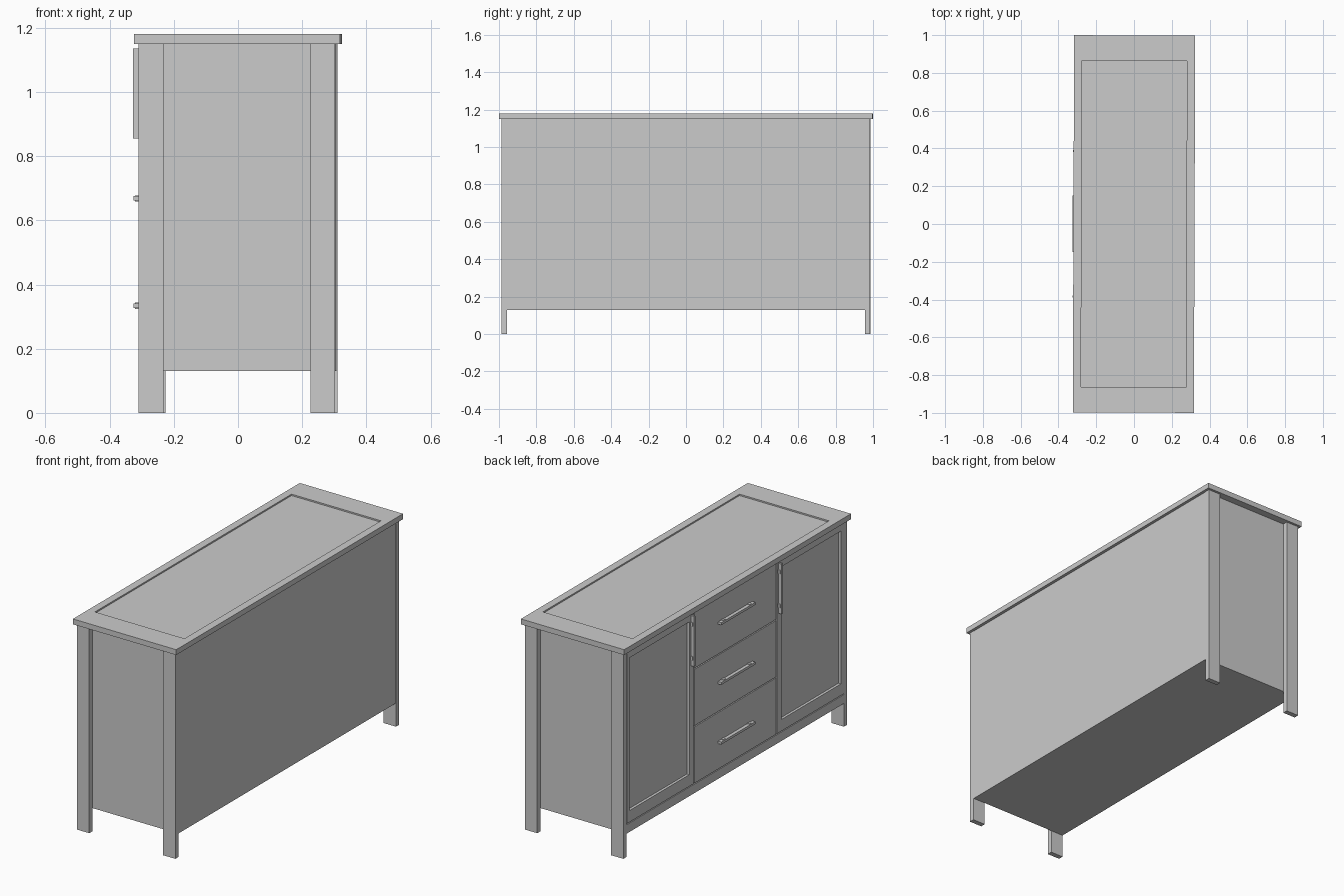
import bpy, bmesh, math
from mathutils import Matrix

if "Cube" in bpy.data.objects:
    bpy.data.objects.remove(bpy.data.objects["Cube"])

grey = bpy.data.materials.new("plain_grey")
grey.use_nodes = True
colour = (0.6, 0.6, 0.6, 1)
grey.diffuse_color = colour
grey.node_tree.nodes["Principled BSDF"].inputs["Base Color"].default_value = colour

# The whole cabinet stands turned very slightly about the vertical
TURN = Matrix.Rotation(math.radians(-0.2), 4, "Z")


def finish(name, bm):
    mesh = bpy.data.meshes.new(name)
    bm.transform(TURN)
    bm.to_mesh(mesh)
    bm.free()
    mesh.materials.append(grey)
    obj = bpy.data.objects.new(name, mesh)
    bpy.context.collection.objects.link(obj)
    return obj


def add_box(bm, xs, ys, zs):
    """Add a box from its low and high limits; return its vertices."""
    lows, highs = zip(xs, ys, zs)
    mid = [(a + b) / 2 for a, b in zip(lows, highs)]
    size = [abs(b - a) for a, b in zip(lows, highs)]
    matrix = Matrix.Translation(mid) @ Matrix.Diagonal((*size, 1))
    return bmesh.ops.create_cube(bm, size=1, matrix=matrix)["verts"]


def boxes(name, *limits):
    bm = bmesh.new()
    for limit in limits:
        add_box(bm, *limit)
    return finish(name, bm)


FRONT = -0.306     # face of doors and drawers
CARCASS = -0.291   # face behind them
SIDE = 0.957       # outer side panels
BASE, UNDER_TOP, TOP = 0.13, 1.15, 1.18

# Carcass and bottom rail
boxes("carcass", ((CARCASS, 0.304), (-SIDE, SIDE), (BASE, UNDER_TOP)))
boxes("bottom_rail", ((FRONT, CARCASS), (-SIDE, SIDE), (BASE, 0.18)))

# Top slab with a shallow sunken panel
bm = bmesh.new()
add_box(bm, (-0.3205, 0.3205), (-0.9985, 0.9985), (UNDER_TOP, TOP))
bm.normal_update()
upper = max(bm.faces, key=lambda f: f.calc_center_median().z)
bmesh.ops.inset_region(bm, faces=[upper], thickness=0.0605)
for v in upper.verts:
    v.co.y = math.copysign(0.865, v.co.y)
sunk = bmesh.ops.extrude_face_region(bm, geom=[upper])
bmesh.ops.delete(bm, geom=[upper], context="FACES")
bmesh.ops.translate(bm, vec=(0, 0, -0.008),
                    verts=[g for g in sunk["geom"] if isinstance(g, bmesh.types.BMVert)])
bmesh.ops.recalc_face_normals(bm, faces=bm.faces)
finish("top_slab", bm)

# Flat legs outside the side panels
for sx, x_name in ((-1, "drawer_side"), (1, "plain_side")):
    for sy, y_name in ((-1, "front"), (1, "back")):
        boxes(f"{y_name}_{x_name}_leg",
              (sorted((sx * 0.229, sx * 0.306)), sorted((sy * SIDE, sy * 0.985)),
               (0, UNDER_TOP)))

# Framed doors: two stiles and two rails around a sunken panel
X = (FRONT, CARCASS)
LOW, HIGH = 0.185, 1.145
for s, label in ((-1, "front"), (1, "back")):
    def span(a, b):
        return sorted((s * a, s * b))
    boxes(f"{label}_door_frame",
          (X, span(0.366, 0.405), (LOW, HIGH)),
          (X, span(0.93, 0.955), (LOW, HIGH)),
          (X, span(0.405, 0.93), (LOW, 0.25)),
          (X, span(0.405, 0.93), (1.105, HIGH)))
    # Upright handle near the inner edge, with two mounts
    boxes(f"{label}_door_handle",
          ((-0.325, FRONT), span(0.379, 0.391), (0.855, 1.135)),
          *[((-0.32, FRONT), span(0.375, 0.395), (z - 0.01, z + 0.01))
            for z in (0.9, 1.09)])

# Three drawers with level handles
step = (HIGH + 0.005 - LOW) / 3
for i, label in enumerate(("lower", "middle", "upper")):
    z0 = LOW + i * step
    boxes(f"{label}_drawer", (X, (-0.36, 0.36), (z0, z0 + step - 0.006)))
    zc = 0.334 + i * 0.334
    boxes(f"{label}_drawer_handle",
          ((-0.325, FRONT), (-0.15, 0.15), (zc - 0.007, zc + 0.007)),
          *[((-0.32, FRONT), (y - 0.01, y + 0.01), (zc - 0.01, zc + 0.01))
            for y in (-0.115, 0.115)])
